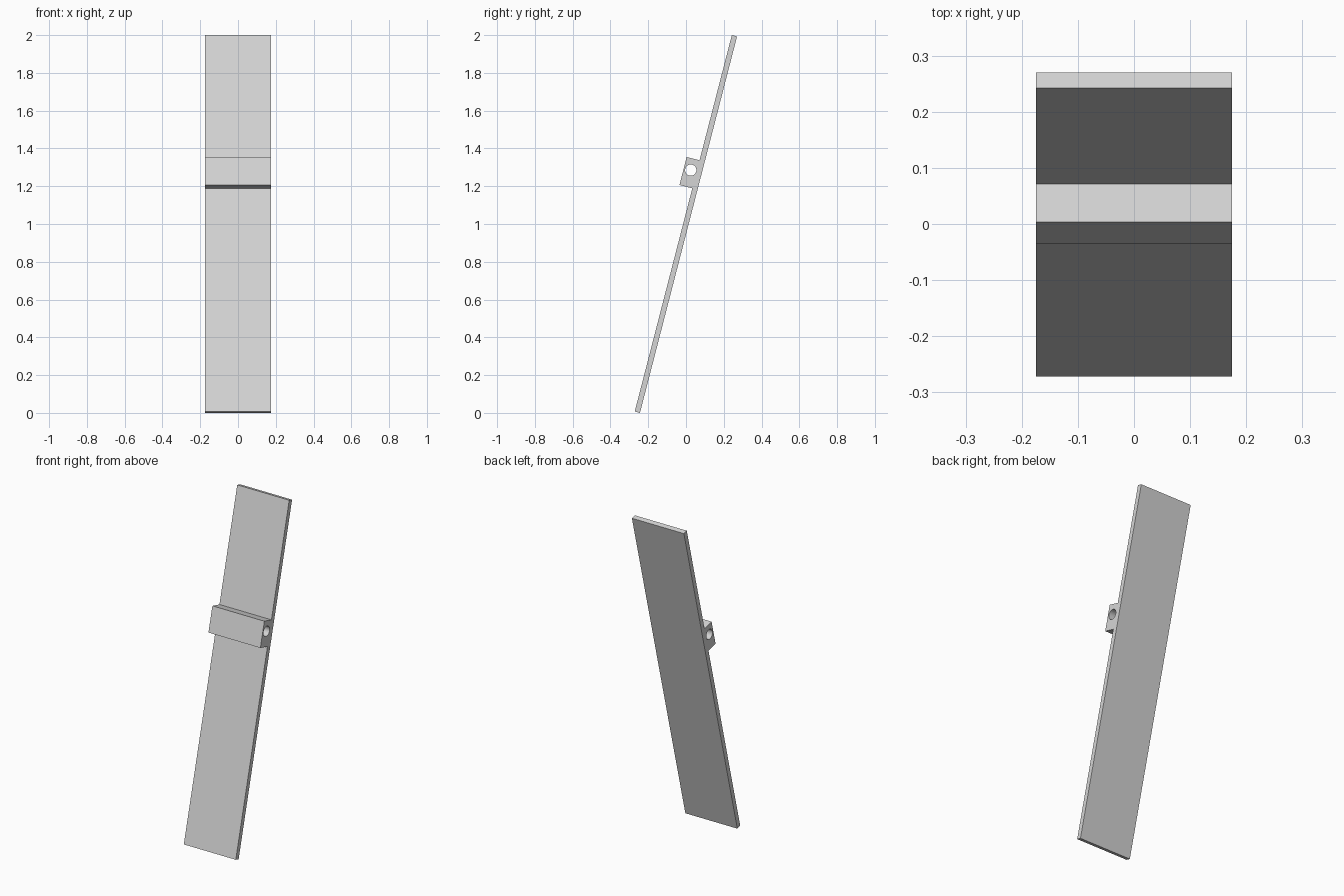
import bpy
import math
from mathutils import Matrix

if "Cube" in bpy.data.objects:
    bpy.data.objects.remove(bpy.data.objects["Cube"], do_unlink=True)

grey = bpy.data.materials.new("light grey")
grey.use_nodes = True
COLOUR = (0.665, 0.665, 0.665, 1)
grey.diffuse_color = COLOUR
grey.node_tree.nodes["Principled BSDF"].inputs["Base Color"].default_value = COLOUR

WIDTH, LENGTH, THICK = 0.35, 2.058, 0.0286
BLOCK_DEPTH, BLOCK_HEIGHT, BLOCK_BOTTOM = 0.0702, 0.153, 1.2205
BORE_RADIUS, BORE_UP = 0.030, 0.015
TILT = math.atan(0.258)

# Lean the whole assembly back about the lower front edge of the board
lean = Matrix.Translation((0, -0.2715, 0.0072)) @ Matrix.Rotation(-TILT, 4, "X")


def place(obj, name, local):
    obj.name = name
    obj.data.materials.append(grey)
    obj.matrix_world = lean @ local
    return obj


def box(name, size, centre):
    bpy.ops.mesh.primitive_cube_add(size=1)
    obj = bpy.context.object
    obj.data.transform(Matrix.Diagonal((*size, 1)))
    return place(obj, name, Matrix.Translation(centre))


# Long flat board
box("board", (WIDTH, THICK, LENGTH), (0, THICK / 2, LENGTH / 2))

# Pivot block on the front of the board
block_z = BLOCK_BOTTOM + BLOCK_HEIGHT / 2
block = box("pivot_block", (WIDTH, BLOCK_DEPTH, BLOCK_HEIGHT),
            (0, -BLOCK_DEPTH / 2, block_z))

# Round bore through the block from side to side
bpy.ops.mesh.primitive_cylinder_add(vertices=32, radius=BORE_RADIUS, depth=WIDTH * 2)
cutter = place(bpy.context.object, "bore_cutter",
               Matrix.Translation((0, -BLOCK_DEPTH / 2 + 0.003, block_z + BORE_UP))
               @ Matrix.Rotation(math.pi / 2, 4, "Y"))
cutter.hide_render = True
cut = block.modifiers.new("bore", "BOOLEAN")
cut.operation = "DIFFERENCE"
cut.solver = "EXACT"
cut.object = cutter
bpy.context.view_layer.update()
bpy.ops.object.select_all(action="DESELECT")
block.select_set(True)
bpy.context.view_layer.objects.active = block
bpy.ops.object.modifier_apply(modifier=cut.name)
bpy.data.objects.remove(cutter, do_unlink=True)
bpy.ops.object.shade_smooth_by_angle()
